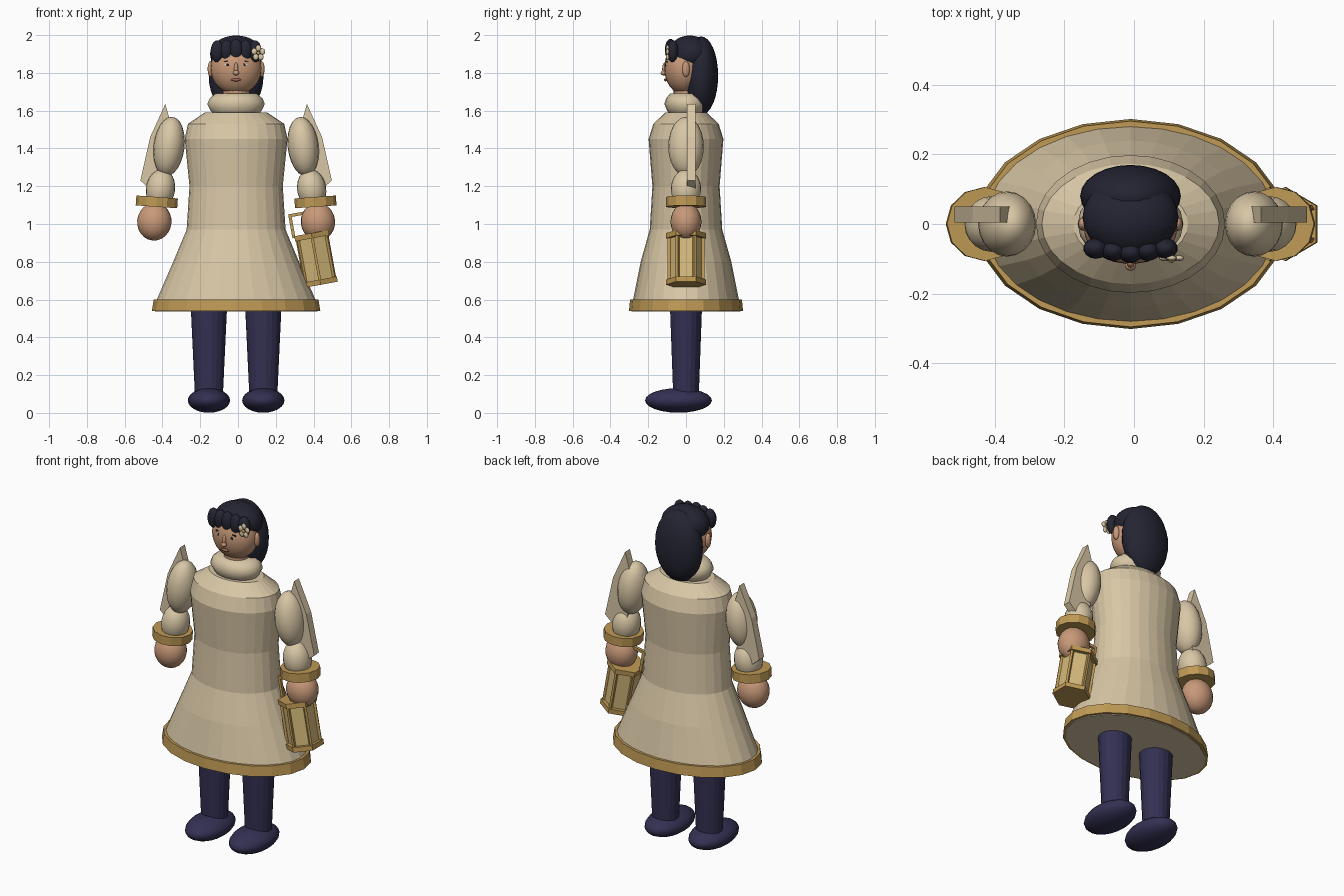
import bpy, bmesh, math
from mathutils import Matrix, Vector

if "Cube" in bpy.data.objects:
    bpy.data.objects.remove(bpy.data.objects["Cube"], do_unlink=True)

CX = -0.01  # figure centre line


def material(name, rgb):
    m = bpy.data.materials.new(name)
    m.use_nodes = True
    m.diffuse_color = (*rgb, 1)
    m.node_tree.nodes["Principled BSDF"].inputs["Base Color"].default_value = (*rgb, 1)
    return m


CREAM = material("cream cloth", (0.69, 0.57, 0.38))
GOLD = material("gold trim", (0.52, 0.32, 0.09))
PANE = material("lantern pane", (0.66, 0.49, 0.20))
NAVY = material("navy", (0.033, 0.03, 0.085))
HAIR = material("black hair", (0.018, 0.018, 0.033))
SKIN = material("skin", (0.58, 0.32, 0.19))
WHITE = material("eye white", (0.75, 0.72, 0.66))
DARK = material("eye dark", (0.02, 0.015, 0.015))
LIP = material("lips", (0.32, 0.12, 0.09))


def finish(bm, name, mat, smooth=False, matrix=None):
    if matrix is not None:
        bm.transform(matrix)
    bmesh.ops.recalc_face_normals(bm, faces=bm.faces)
    for f in bm.faces:
        f.smooth = smooth
    me = bpy.data.meshes.new(name)
    bm.to_mesh(me)
    bm.free()
    me.materials.append(mat)
    ob = bpy.data.objects.new(name, me)
    bpy.context.collection.objects.link(ob)
    return ob


def placed(loc, tilt=0):
    return Matrix.Translation(loc) @ Matrix.Rotation(tilt, 4, 'Y')


def ball(name, mat, loc, radii, tilt=0, seg=20, rings=12):
    bm = bmesh.new()
    bmesh.ops.create_uvsphere(bm, u_segments=seg, v_segments=rings, radius=1)
    return finish(bm, name, mat, True, placed(loc, tilt) @ Matrix.Diagonal((*radii, 1)))


def lathe(name, mat, rings, seg, matrix, smooth=False, turn=0):
    """Stack elliptical rings (z, rx, ry) and close both ends."""
    bm = bmesh.new()
    loops = []
    for z, rx, ry in rings:
        angles = [turn + math.tau * i / seg for i in range(seg)]
        loops.append([bm.verts.new((rx * math.cos(a), ry * math.sin(a), z)) for a in angles])
    for a, b in zip(loops, loops[1:]):
        for i in range(seg):
            j = (i + 1) % seg
            bm.faces.new((a[i], a[j], b[j], b[i]))
    bm.faces.new(loops[0])
    bm.faces.new(loops[-1])
    return finish(bm, name, mat, smooth, matrix)


def box(name, mat, size, matrix):
    bm = bmesh.new()
    bmesh.ops.create_cube(bm, size=1)
    return finish(bm, name, mat, False, matrix @ Matrix.Diagonal((*size, 1)))


def plate(name, mat, outline, y0, y1):
    """Extrude an x-z outline along y."""
    bm = bmesh.new()
    face = bm.faces.new([bm.verts.new((x, y0, z)) for x, z in outline])
    out = bmesh.ops.extrude_face_region(bm, geom=[face])
    bmesh.ops.translate(bm, vec=(0, y1 - y0, 0),
                        verts=[v for v in out["geom"] if isinstance(v, bmesh.types.BMVert)])
    return finish(bm, name, mat)


centre = placed((CX, 0, 0))

# Coat and hem
lathe("coat", CREAM, [(0.545, 0.43, 0.288), (0.6, 0.42, 0.28), (0.8, 0.333, 0.24),
                      (0.97, 0.262, 0.192), (1.2, 0.247, 0.178), (1.45, 0.272, 0.198),
                      (1.53, 0.255, 0.173), (1.59, 0.165, 0.11)], 28, centre)
lathe("hem_trim", GOLD, [(0.54, 0.446, 0.302), (0.6, 0.436, 0.296)], 20, centre)
lathe("coat_underside", CREAM, [(0.536, 0.43, 0.288), (0.541, 0.43, 0.288)], 20, centre)
lathe("collar", CREAM, [(1.57, 0.11, 0.08), (1.6, 0.135, 0.1), (1.635, 0.152, 0.115),
                        (1.665, 0.14, 0.105), (1.69, 0.11, 0.085)], 20, centre, True)

# Head
lathe("neck", SKIN, [(1.6, 0.07, 0.065), (1.76, 0.07, 0.065)], 16, centre, False)
ball("head", SKIN, (CX, -0.01, 1.825), (0.135, 0.105, 0.14), seg=24, rings=16)
ball("nose_bridge", SKIN, (CX, -0.112, 1.82), (0.011, 0.014, 0.035))
ball("nose_tip", SKIN, (CX, -0.12, 1.8), (0.016, 0.014, 0.013))
ball("mouth", LIP, (CX, -0.108, 1.763), (0.027, 0.008, 0.008))

# Hair
ball("hair_back", HAIR, (CX, 0.08, 1.785), (0.145, 0.09, 0.208), seg=24, rings=16)
ball("hair_cap", HAIR, (CX, 0.02, 1.9), (0.138, 0.115, 0.098), seg=24, rings=16)
for i in range(-2, 3):
    ball("fringe_lock", HAIR, (CX + 0.05 * i, -0.082 + 0.006 * abs(i), 1.922 - 0.004 * abs(i)),
         (0.036, 0.03, 0.058), seg=14)

# Flower beside the fringe
flower = Vector((0.108, -0.098, 1.905))
for i in range(5):
    a = math.tau * i / 5 + 0.3
    ball("flower_petal", CREAM, flower + Vector((0.023 * math.cos(a), 0, 0.026 * math.sin(a))),
         (0.015, 0.008, 0.017), seg=10, rings=6)
ball("flower_centre", GOLD, flower + Vector((0, -0.006, 0)), (0.01, 0.008, 0.01), seg=10, rings=6)

# Mirrored parts
PLATE = [(0.375, 1.635), (0.455, 1.46), (0.507, 1.23), (0.45, 1.18), (0.36, 1.25), (0.345, 1.53)]
for side, s in (("left", 1), ("right", -1)):
    def at(x, y, z):
        return (CX + s * x, y, z)

    # Face
    ball(side + "_eye", WHITE, at(0.043, -0.099, 1.843), (0.021, 0.008, 0.009), seg=12, rings=8)
    ball(side + "_pupil", DARK, at(0.043, -0.106, 1.843), (0.008, 0.004, 0.008), seg=10, rings=6)
    box(side + "_brow", HAIR, (0.045, 0.012, 0.007), placed(at(0.043, -0.098, 1.862), s * 0.1))
    ball(side + "_ear", SKIN, at(0.135, 0.0, 1.82), (0.016, 0.02, 0.042), seg=12, rings=8)

    # Arm
    ball(side + "_puffed_sleeve", CREAM, at(0.355, 0, 1.41), (0.082, 0.094, 0.158), -s * 0.12)
    ball(side + "_forearm", CREAM, at(0.4, 0, 1.185), (0.077, 0.08, 0.105), -s * 0.15)
    lathe(side + "_cuff", GOLD, [(-0.026, 0.11, 0.106), (0.026, 0.11, 0.106)], 12,
          placed(at(0.42, 0, 1.117), -s * 0.07))
    ball(side + "_hand", SKIN, at(0.433, 0, 1.012), (0.091, 0.082, 0.1), -s * 0.1)
    plate(side + "_shoulder_plate", CREAM, [(CX + s * x, z) for x, z in PLATE], 0.005, 0.05)

    # Leg and shoe
    lathe(side + "_leg", NAVY, [(0.07, 0.073, 0.068), (0.56, 0.096, 0.086)], 18,
          placed(at(0.144, 0, 0)))
    ball(side + "_shoe", NAVY, at(0.144, -0.04, 0.066), (0.112, 0.177, 0.065))

# Lantern in the left hand
lantern = placed((0.413, 0, 0.815), -0.18)
CORNER = math.pi / 6
lathe("lantern_glass", PANE, [(-0.12, 0.084, 0.084), (0.12, 0.084, 0.084)], 6, lantern, turn=CORNER)
for name, z in (("lantern_base", -0.125), ("lantern_roof", 0.125)):
    lathe(name, GOLD, [(z - 0.014, 0.106, 0.106), (z + 0.014, 0.106, 0.106)], 6, lantern, turn=CORNER)
for i in range(6):
    a = CORNER + math.tau * i / 6
    box("lantern_post", GOLD, (0.014, 0.014, 0.24),
        lantern @ Matrix.Rotation(a, 4, 'Z') @ Matrix.Translation((0.09, 0, 0)))
for s in (-1, 1):
    box("lantern_handle_post", GOLD, (0.016, 0.016, 0.125),
        lantern @ Matrix.Translation((s * 0.095, 0, 0.192)))
box("lantern_handle_bar", GOLD, (0.206, 0.016, 0.016), lantern @ Matrix.Translation((0, 0, 0.25)))
